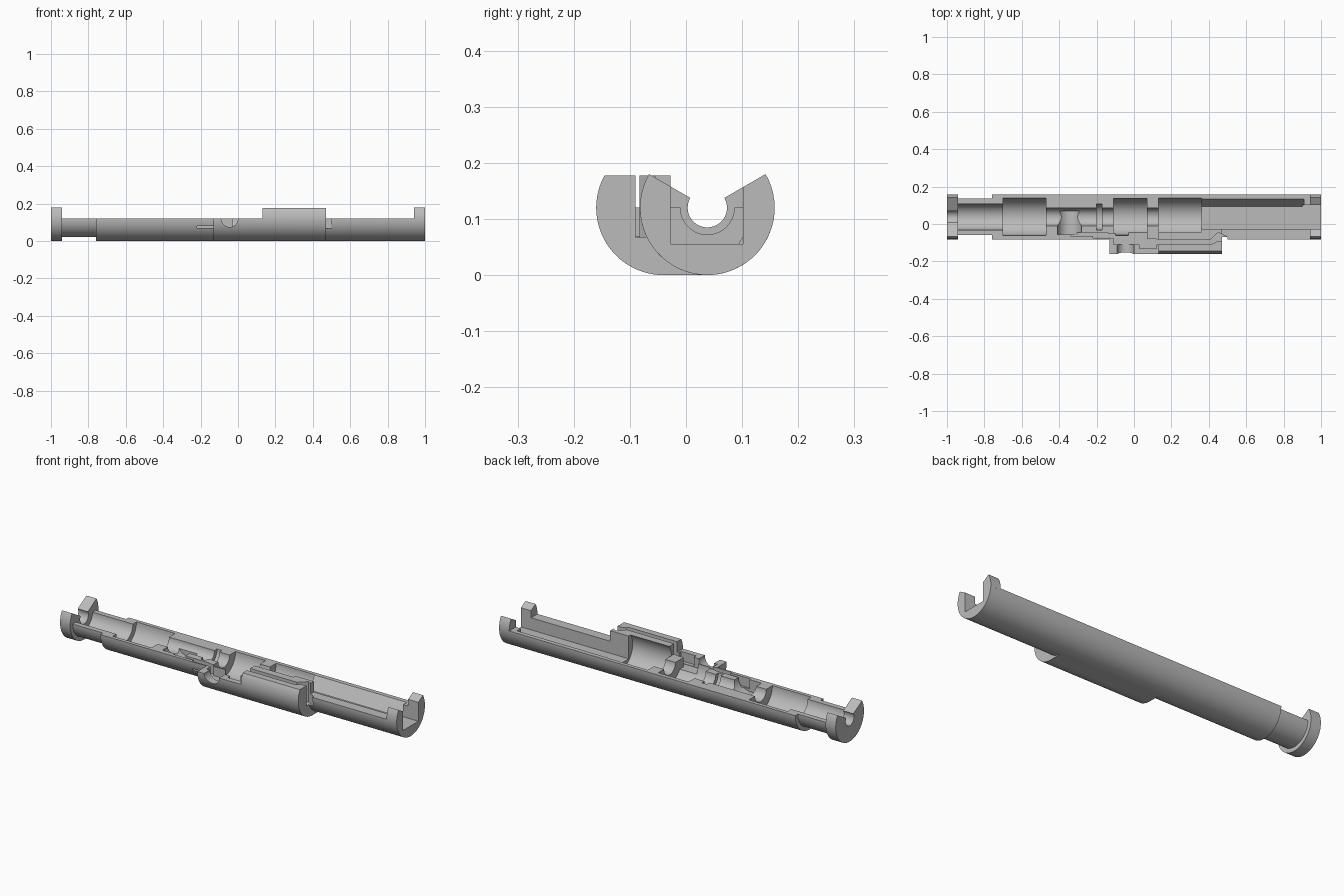
import bpy, bmesh, math
from mathutils import Vector

if "Cube" in bpy.data.objects:
    bpy.data.objects.remove(bpy.data.objects["Cube"])

AXIS, TOP, R = 0.038, 0.12, 0.12      # bore axis y, split height, outer radius
SIDE = -0.04                          # axis y of the side housing

grey = bpy.data.materials.new("plain grey")
grey.use_nodes = True
grey.diffuse_color = (0.5, 0.5, 0.5, 1)
grey.node_tree.nodes["Principled BSDF"].inputs["Base Color"].default_value = (0.5, 0.5, 0.5, 1)


def arc(y, r, start, end, n=40):
    angles = [math.radians(start + (end - start) * i / n) for i in range(n + 1)]
    return [(y + r * math.cos(a), TOP + r * math.sin(a)) for a in angles]


def prism(name, points, low, high, place):
    """Extrude a closed outline between two levels; place maps (u, v, level) to xyz."""
    bm = bmesh.new()
    face = bm.faces.new([bm.verts.new(place(u, v, low)) for u, v in points])
    shift = Vector(place(0, 0, high)) - Vector(place(0, 0, low))
    new = bmesh.ops.extrude_face_region(bm, geom=[face])["geom"]
    bmesh.ops.translate(bm, vec=shift, verts=[v for v in new if isinstance(v, bmesh.types.BMVert)])
    bmesh.ops.recalc_face_normals(bm, faces=bm.faces)
    mesh = bpy.data.meshes.new(name)
    bm.to_mesh(mesh)
    bm.free()
    mesh.materials.append(grey)
    obj = bpy.data.objects.new(name, mesh)
    bpy.context.collection.objects.link(obj)
    return obj


def along_x(name, points, x0, x1):
    return prism(name, points, x0, x1, lambda u, v, w: (w, u, v))


def along_y(name, points, y0, y1):
    return prism(name, points, y0, y1, lambda u, v, w: (u, w, v))


def along_z(name, points, z0, z1):
    return prism(name, points, z0, z1, lambda u, v, w: (u, v, w))


def combine(target, other, operation):
    bpy.context.view_layer.objects.active = target
    mod = target.modifiers.new(operation, "BOOLEAN")
    mod.operation, mod.solver, mod.object = operation, "EXACT", other
    bpy.ops.object.modifier_apply(modifier=mod.name)
    bpy.data.objects.remove(other)


def box(x0, x1, y0, y1):
    return [(x0, y0), (x1, y0), (x1, y1), (x0, y1)]


# Half-round barrel, neck and the two locking collars
shell = along_x("half_shell", arc(AXIS, R, 180, 360), -0.76, 0.97)
collar = arc(AXIS, R, -210, 30) + [(AXIS, TOP)]
solids = [along_x("neck", arc(AXIS, 0.098, 180, 360), -0.97, -0.7),
          along_x("front_collar", collar, -1, -0.94),
          along_x("rear_collar", collar, 0.94, 1)]

# Side housing with its flat base, and the raised guard above it
housing = arc(SIDE, R, 180, 270) + [(AXIS, 0), (AXIS, TOP)]
guard = arc(SIDE, R, 151.6, 190) + [(-0.028, 0.1), (-0.028, 0.177)]
solids += [along_x("side_housing", housing, -0.13, 0.47),
           along_x("raised_guard", guard, 0.13, 0.47)]
for part in solids:
    combine(shell, part, "UNION")

# Stepped bore: start, end, radius
cutters = []
for x0, x1, r in [(-1.1, -0.93, 0.035), (-0.94, -0.69, 0.07), (-0.7, -0.47, 0.1),
                  (-0.48, 0.14, 0.048), (-0.2, -0.17, 0.07), (-0.11, 0.07, 0.098),
                  (0.13, 0.36, 0.1)]:
    cutters.append(along_x("bore", arc(AXIS, r, 0, 360, 64)[:-1], x0, x1))

# Long slot with one sloping wall, and its square exit through the collar
cutters += [along_x("slot", [(-0.028, 0.055), (0.093, 0.055), (0.135, 0.121),
                             (0.135, 0.3), (-0.028, 0.3)], 0.35, 0.91),
            along_x("slot_exit", box(-0.028, 0.102, 0.055, 0.3), 0.9, 1.1)]

# Cross pockets, round in section across the barrel
for x, r, y0, y1 in [(-0.345, 0.065, -0.055, 0.07), (-0.045, 0.045, -0.2, -0.08)]:
    cutters.append(along_y("cross_pocket", arc(x, r, 0, 360, 48)[:-1], y0, y1))

# Side channel that kinks inward at its end, with its linking recesses
channel = [(0, -0.11), (0.41, -0.11), (0.45, -0.09), (0.5, -0.09), (0.5, -0.07),
           (0.45, -0.045), (0.41, -0.083), (0, -0.083)]
cutters.append(along_z("side_channel", channel, 0.068, 0.3))
for x0, x1, y0, y1 in [(-0.11, 0.05, -0.11, -0.065), (-0.03, 0.07, -0.09, 0.03),
                       (-0.34, -0.14, -0.064, -0.045), (-0.22, -0.1, -0.075, -0.05),
                       (0.03, 0.12, -0.13, -0.08)]:
    cutters.append(along_z("recess", box(x0, x1, y0, y1), 0.07, 0.3))

for cutter in cutters:
    combine(shell, cutter, "DIFFERENCE")

# Smooth round walls, crisp edges
bpy.ops.object.select_all(action="DESELECT")
shell.select_set(True)
bpy.context.view_layer.objects.active = shell
bpy.ops.object.shade_smooth_by_angle(angle=math.radians(30))
